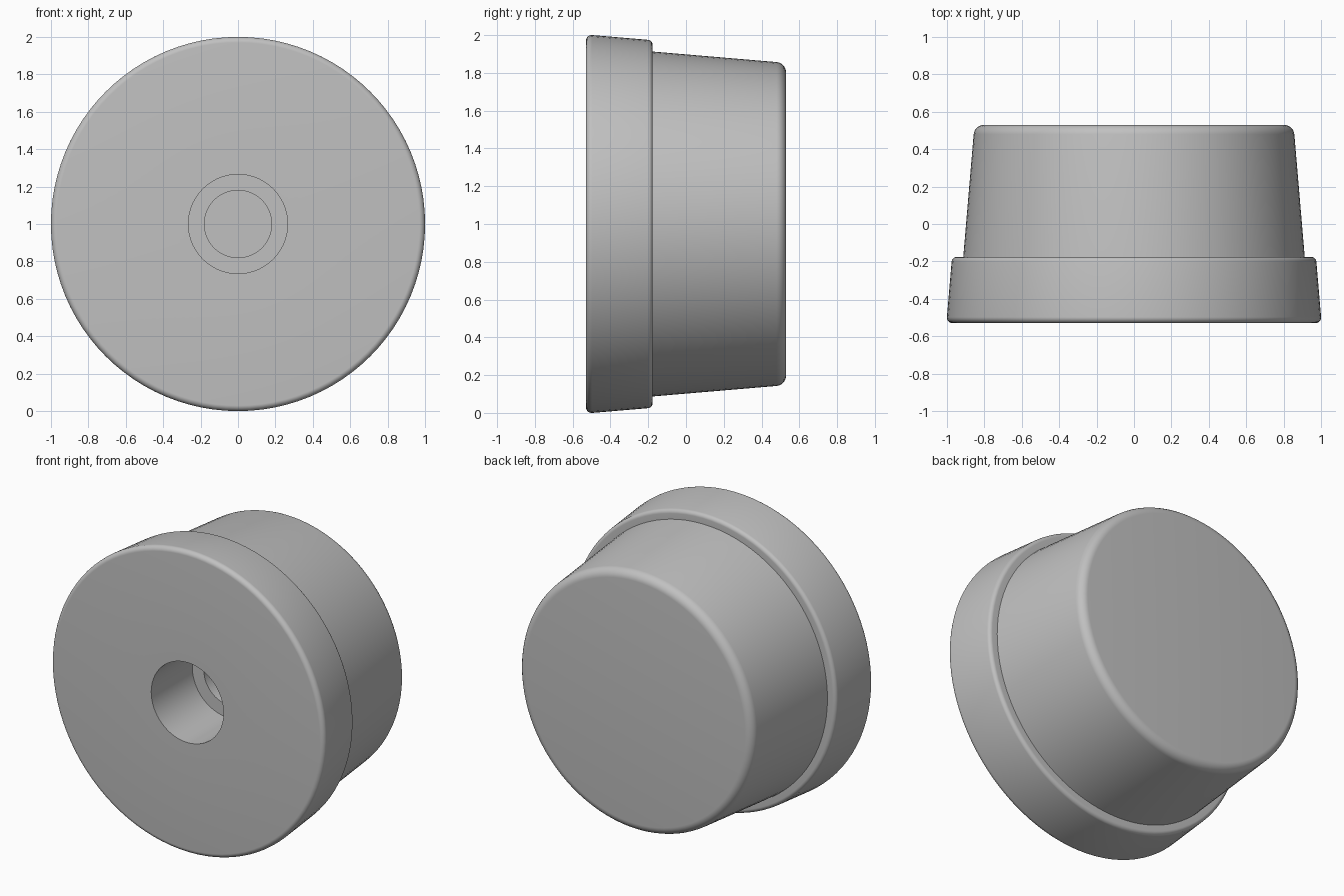
import bpy, bmesh, math
from mathutils import Vector, Matrix

if "Cube" in bpy.data.objects:
    bpy.data.objects.remove(bpy.data.objects["Cube"])

SEGMENTS = 96

# Single grey rubber colour
rubber = bpy.data.materials.new("grey_rubber")
rubber.use_nodes = True
GREY = (0.53, 0.53, 0.53, 1)
rubber.diffuse_color = GREY
rubber.node_tree.nodes["Principled BSDF"].inputs["Base Color"].default_value = GREY


def round_corners(corners, steps=6):
    """Expand (radius, y, fillet) corners into a profile with tangent arcs."""
    points = []
    for i, (r, y, fillet) in enumerate(corners):
        p = Vector((r, y))
        if not fillet:
            points.append(p)
            continue
        a = (Vector(corners[i - 1][:2]) - p).normalized()
        b = (Vector(corners[i + 1][:2]) - p).normalized()
        half = a.angle(b) / 2
        centre = p + (a + b).normalized() * fillet / math.sin(half)
        start = p + a * fillet / math.tan(half) - centre
        end = p + b * fillet / math.tan(half) - centre
        for k in range(steps + 1):
            points.append(centre + start.lerp(end, k / steps).normalized() * fillet)
    return points


def lathe(name, profile):
    """Turn a profile about the y axis and stand it at height 1."""
    bm = bmesh.new()
    verts = [bm.verts.new((p.x, p.y, 0)) for p in profile]
    edges = [bm.edges.new(pair) for pair in zip(verts, verts[1:])]
    bmesh.ops.spin(bm, geom=verts + edges, cent=(0, 0, 0), axis=(0, 1, 0),
                   angle=math.tau, steps=SEGMENTS, use_merge=True)
    bmesh.ops.remove_doubles(bm, verts=bm.verts, dist=0.0001)
    bmesh.ops.recalc_face_normals(bm, faces=bm.faces)
    bmesh.ops.transform(bm, matrix=Matrix.Translation((0, 0, 1)), verts=bm.verts)
    mesh = bpy.data.meshes.new(name)
    bm.to_mesh(mesh)
    bm.free()
    mesh.materials.append(rubber)
    obj = bpy.data.objects.new(name, mesh)
    bpy.context.collection.objects.link(obj)
    bpy.context.view_layer.objects.active = obj
    obj.select_set(True)
    bpy.ops.object.shade_smooth_by_angle(angle=math.radians(35))
    obj.select_set(False)
    return obj


# Stepped blind hole, wide flange, then tapered body with a closed back
foot_profile = round_corners([
    (0, 0.22, 0), (0.18, 0.22, 0), (0.18, -0.1, 0), (0.265, -0.1, 0),
    (0.265, -0.53, 0),
    (1.003, -0.53, 0.03), (0.973, -0.177, 0.025),
    (0.913, -0.177, 0), (0.853, 0.53, 0.055), (0, 0.53, 0),
])
lathe("bumper_foot", foot_profile)
